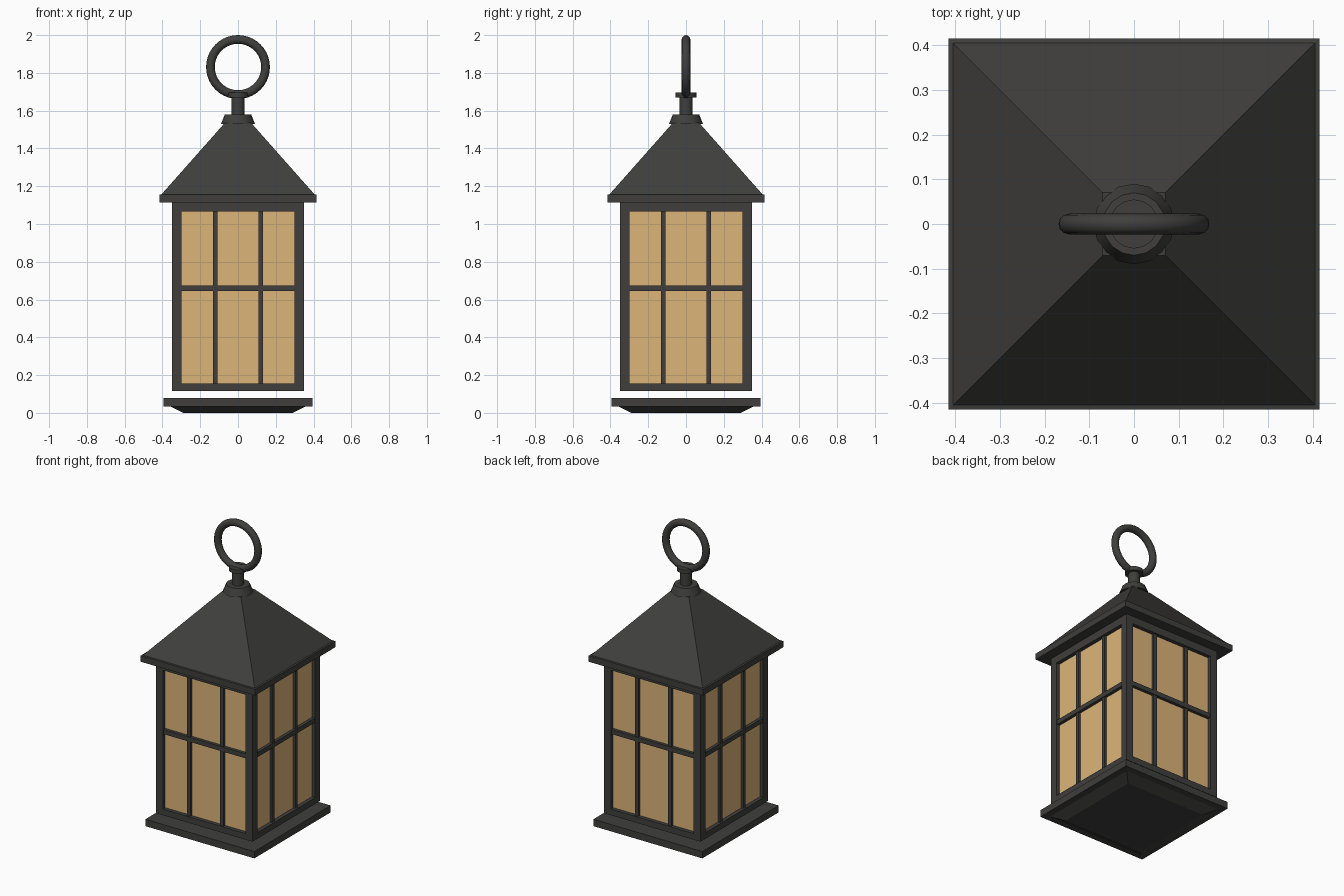
import bpy, bmesh
from math import radians, pi
from mathutils import Matrix

if "Cube" in bpy.data.objects:
    bpy.data.objects.remove(bpy.data.objects["Cube"])


def material(name, color):
    m = bpy.data.materials.new(name)
    m.diffuse_color = color
    m.use_nodes = True
    m.node_tree.nodes["Principled BSDF"].inputs["Base Color"].default_value = m.diffuse_color
    return m


IRON = material("dark_iron", (0.05, 0.049, 0.047, 1))
GLASS = material("amber_glass", (0.72, 0.46, 0.19, 1))


def finish(name, bm, mat):
    bmesh.ops.recalc_face_normals(bm, faces=bm.faces)
    me = bpy.data.meshes.new(name)
    bm.to_mesh(me)
    bm.free()
    me.materials.append(mat)
    ob = bpy.data.objects.new(name, me)
    bpy.context.collection.objects.link(ob)
    return ob


def add_box(bm, x0, x1, y0, y1, z0, z1, rot=0):
    m = (Matrix.Rotation(rot, 4, 'Z')
         @ Matrix.Translation(((x0 + x1) / 2, (y0 + y1) / 2, (z0 + z1) / 2))
         @ Matrix.Diagonal((x1 - x0, y1 - y0, z1 - z0, 1)))
    bmesh.ops.create_cube(bm, size=1, matrix=m)


def lathe(name, profile, sides, spin=0.0, scale=1.0):
    """Closed stack of regular polygons through (radius, z) points."""
    bm = bmesh.new()
    rings = []
    for r, z in profile:
        ring = bmesh.ops.create_circle(
            bm, segments=sides, radius=r * scale,
            matrix=Matrix.Translation((0, 0, z)) @ Matrix.Rotation(spin, 4, 'Z'))["verts"]
        rings.append(ring)
    for a, b in zip(rings, rings[1:]):
        for i in range(sides):
            j = (i + 1) % sides
            bm.faces.new((a[i], a[j], b[j], b[i]))
    bm.faces.new(rings[0])
    bm.faces.new(rings[-1])
    return finish(name, bm, IRON)


def square_stack(name, profile):
    """Profile given as (half width, z)."""
    return lathe(name, profile, 4, pi / 4, 2 ** 0.5)


def smooth(ob):
    bpy.ops.object.select_all(action='DESELECT')
    ob.select_set(True)
    bpy.context.view_layer.objects.active = ob
    bpy.ops.object.shade_smooth_by_angle(angle=radians(35))


# Base plate with chamfered foot
square_stack("base_plate", [(0.29, 0), (0.355, 0.033), (0.395, 0.035), (0.395, 0.08)])

# Corner posts
bm = bmesh.new()
for sx in (-0.325, 0.325):
    for sy in (-0.325, 0.325):
        add_box(bm, sx - 0.025, sx + 0.025, sy - 0.025, sy + 0.025, 0.115, 1.115)
finish("corner_posts", bm, IRON)

# Rails, glazing bars and panes, repeated on the four sides
rails, bars, panes = bmesh.new(), bmesh.new(), bmesh.new()
for k in range(4):
    a = k * pi / 2
    add_box(rails, -0.3, 0.3, -0.35, -0.30, 0.115, 0.155, a)
    add_box(rails, -0.3, 0.3, -0.35, -0.30, 1.065, 1.115, a)
    add_box(bars, -0.3, 0.3, -0.345, -0.305, 0.645, 0.675, a)
    for x in (-0.12, 0.12):
        add_box(bars, x - 0.0125, x + 0.0125, -0.34, -0.31, 0.155, 1.065, a)
    add_box(panes, -0.3, 0.3, -0.325, -0.315, 0.155, 1.065, a)
finish("frame_rails", rails, IRON)
finish("glazing_bars", bars, IRON)
finish("glass_panes", panes, GLASS)

# Eave slab and pyramid roof
square_stack("roof", [(0.415, 1.115), (0.415, 1.155), (0.405, 1.157), (0.07, 1.535)])

# Collar, stem and ring seat
smooth(lathe("roof_collar", [(0.09, 1.53), (0.07, 1.58)], 16))
smooth(lathe("stem", [(0.035, 1.57), (0.035, 1.675)], 16))
smooth(lathe("ring_seat", [(0.055, 1.67), (0.055, 1.695)], 16))

# Hanging ring
bpy.ops.mesh.primitive_torus_add(
    major_segments=40, minor_segments=12, major_radius=0.146, minor_radius=0.023,
    location=(0, 0, 1.831), rotation=(pi / 2, 0, 0))
ring = bpy.context.object
ring.name = "hanging_ring"
ring.data.materials.append(IRON)
smooth(ring)
